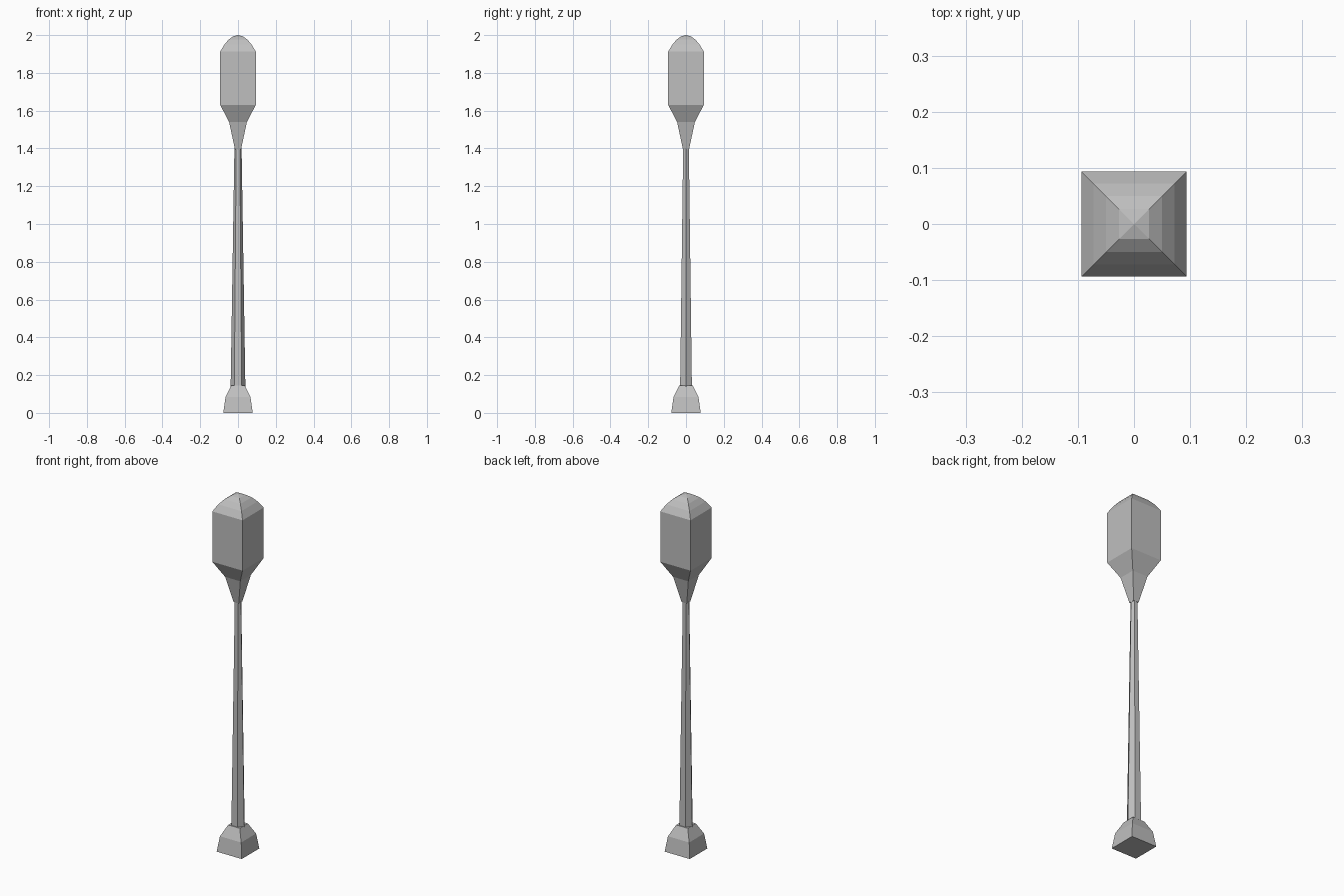
import bpy, bmesh, math

if "Cube" in bpy.data.objects:
    bpy.data.objects.remove(bpy.data.objects["Cube"])

grey = bpy.data.materials.new("grey")
grey.diffuse_color = (0.52, 0.52, 0.52, 1)
grey.use_nodes = True
grey.node_tree.nodes["Principled BSDF"].inputs["Base Color"].default_value = grey.diffuse_color


def loft(name, sides, profile, turn=0.0, y_scale=1.0):
    """Stack flat-sided rings of (radius, height); radius 0 makes a point."""
    bm = bmesh.new()
    rings = []
    for r, z in profile:
        n = sides if r > 0 else 1
        rings.append([bm.verts.new((r * math.cos(turn + math.tau * i / sides),
                                    r * math.sin(turn + math.tau * i / sides) * y_scale, z))
                      for i in range(n)])
    for low, high in zip(rings, rings[1:]):
        for i in range(sides):
            j = (i + 1) % sides
            if len(high) == 1:
                bm.faces.new((low[i], low[j], high[0]))
            else:
                bm.faces.new((low[i], low[j], high[j], high[i]))
    # end caps
    bm.faces.new(rings[0][::-1])
    if len(rings[-1]) > 1:
        bm.faces.new(rings[-1])
    bmesh.ops.recalc_face_normals(bm, faces=bm.faces)
    mesh = bpy.data.meshes.new(name)
    bm.to_mesh(mesh)
    bm.free()
    mesh.materials.append(grey)
    obj = bpy.data.objects.new(name, mesh)
    bpy.context.collection.objects.link(obj)
    return obj


def square_loft(name, profile):
    """Square rings given by half width."""
    return loft(name, 4, [(w * math.sqrt(2), z) for w, z in profile], math.pi / 4)


# stepped square foot
square_loft("base", [(0.078, 0), (0.066, 0.085), (0.036, 0.145)])

# slim tapering six-sided pole
loft("pole", 6, [(0.039, 0.14), (0.019, 1.40)], y_scale=0.92)

# flared neck, square lamp body and faceted dome
square_loft("lamp_head", [(0.016, 1.395), (0.047, 1.54), (0.094, 1.63), (0.094, 1.913),
                          (0.072, 1.95), (0.05, 1.976), (0.027, 1.993), (0, 2.0)])
